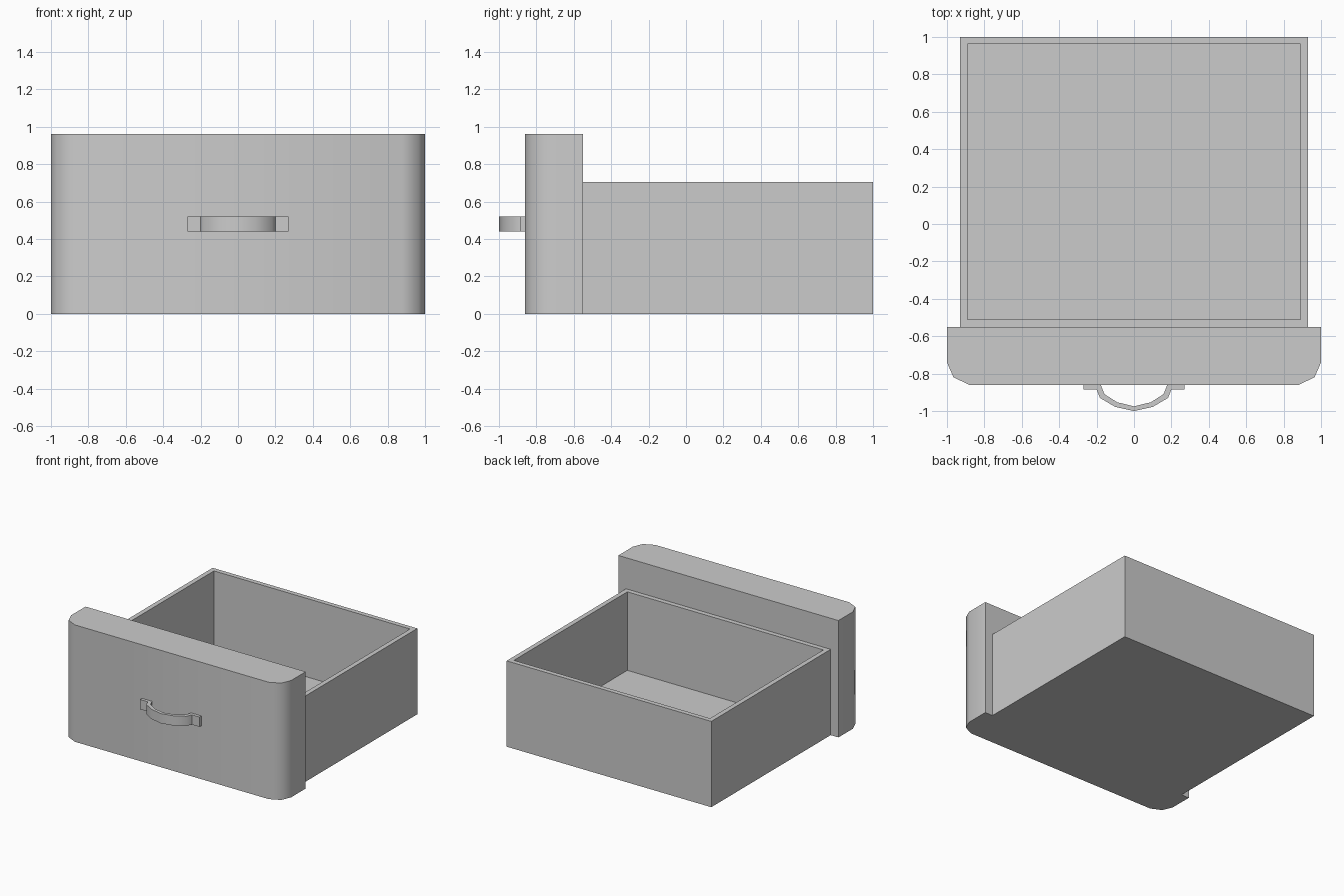
import bpy, bmesh, math
from mathutils import Vector

cube = bpy.data.objects.get("Cube")
if cube:
    bpy.data.objects.remove(cube, do_unlink=True)

grey = bpy.data.materials.new("plain grey")
grey.use_nodes = True
GREY = (0.6, 0.6, 0.6, 1)
grey.diffuse_color = GREY
grey.node_tree.nodes["Principled BSDF"].inputs["Base Color"].default_value = GREY


def mirrored(half):
    """Complete an outline from its +x half, listed from the centre outward."""
    return half + [(-x, y) for x, y in reversed(half) if x > 0]


def prism(name, outline, z0, z1, hollow=None):
    """Extrude an outline upward; hollow = (wall, floor) opens the top."""
    bm = bmesh.new()
    base = bm.faces.new([bm.verts.new((x, y, z0)) for x, y in outline])
    top = bmesh.ops.extrude_face_region(bm, geom=[base], use_keep_orig=True)["geom"]
    verts = [g for g in top if isinstance(g, bmesh.types.BMVert)]
    bmesh.ops.translate(bm, verts=verts, vec=Vector((0, 0, z1 - z0)))
    bmesh.ops.recalc_face_normals(bm, faces=bm.faces)
    if hollow:
        wall, floor = hollow
        lid = max(bm.faces, key=lambda f: f.calc_center_median().z)
        bmesh.ops.inset_region(bm, faces=[lid], thickness=wall)
        well = bmesh.ops.extrude_discrete_faces(bm, faces=[lid])["faces"][0]
        bmesh.ops.translate(bm, verts=well.verts, vec=(0, 0, z0 + floor - z1))
    mesh = bpy.data.meshes.new(name)
    bm.to_mesh(mesh)
    bm.free()
    mesh.materials.append(grey)
    obj = bpy.data.objects.new(name, mesh)
    bpy.context.collection.objects.link(obj)
    return obj


def smooth(obj):
    bpy.ops.object.select_all(action="DESELECT")
    obj.select_set(True)
    bpy.context.view_layer.objects.active = obj
    bpy.ops.object.shade_smooth_by_angle(angle=math.radians(50))


FRONT, BACK = -0.86, -0.55

# Open drawer box
prism("drawer_box", mirrored([(0.93, 1.0), (0.93, BACK)]), 0, 0.705, hollow=(0.055, 0.06))

# Front panel with rounded vertical corners
smooth(prism("front_panel", mirrored(
    [(1.0, BACK), (1.0, -0.74), (0.965, -0.82), (0.88, FRONT)]), 0, 0.96))

# Bowed pull handle with two flat feet
bow_outer = [(0, -1.0), (0.1, -0.978), (0.182, -0.93), (0.2, -0.885), (0.27, -0.885), (0.27, FRONT)]
bow_inner = [(0.178, FRONT), (0.158, -0.91), (0.09, -0.953), (0, -0.975)]
right_side = bow_outer + bow_inner
left_side = [(-x, y) for x, y in reversed(right_side) if x > 0]
smooth(prism("handle", right_side + left_side, 0.44, 0.52))
